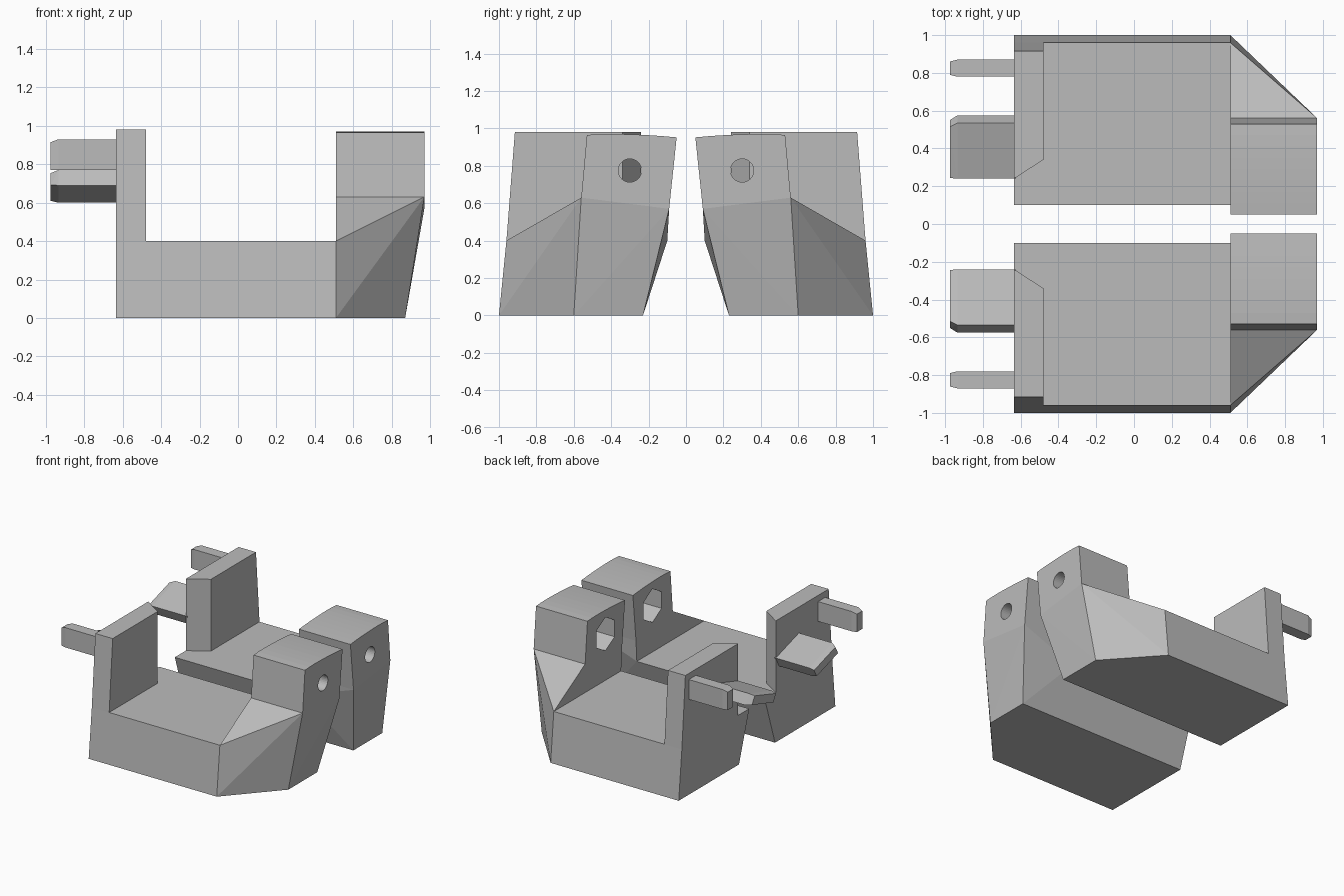
import bpy, bmesh, math
from mathutils import Matrix

cube = bpy.data.objects.get("Cube")
if cube:
    bpy.data.objects.remove(cube, do_unlink=True)

grey = bpy.data.materials.new("plain grey")
grey.use_nodes = True
grey.diffuse_color = (0.5, 0.5, 0.5, 1)
grey.node_tree.nodes["Principled BSDF"].inputs["Base Color"].default_value = (0.5, 0.5, 0.5, 1)


def finish(bm, name):
    bmesh.ops.recalc_face_normals(bm, faces=bm.faces)
    me = bpy.data.meshes.new(name)
    bm.to_mesh(me)
    bm.free()
    me.materials.append(grey)
    ob = bpy.data.objects.new(name, me)
    bpy.context.collection.objects.link(ob)
    return ob


def solid(name, points, cutters=()):
    """Convex part on the +y side, cut, then mirrored to the -y side."""
    bm = bmesh.new()
    for p in points:
        bm.verts.new(p)
    bmesh.ops.convex_hull(bm, input=bm.verts)
    bmesh.ops.dissolve_limit(bm, angle_limit=math.radians(0.5),
                             verts=bm.verts, edges=bm.edges)
    ob = finish(bm, name)
    for c in cutters:
        mod = ob.modifiers.new("cut", 'BOOLEAN')
        mod.operation = 'DIFFERENCE'
        mod.solver = 'EXACT'
        mod.object = c
    mir = ob.modifiers.new("mirror", 'MIRROR')
    mir.use_axis = (False, True, False)
    mir.use_mirror_merge = False
    return ob


def prism(profile, x0, x1):
    return [(x, y, z) for x in (x0, x1) for y, z in profile]


def cutter(name, sides, radius, x0, x1):
    bm = bmesh.new()
    place = (Matrix.Translation(((x0 + x1) / 2, 0.30, 0.775))
             @ Matrix.Rotation(math.pi / 2, 4, 'Y') @ Matrix.Rotation(math.pi / 2, 4, 'Z'))
    bmesh.ops.create_cone(bm, cap_ends=True, segments=sides, radius1=radius,
                          radius2=radius, depth=x1 - x0, matrix=place)
    ob = finish(bm, name)
    ob.hide_render = True
    ob.hide_viewport = True
    ob.display_type = 'WIRE'
    return ob


BACK, STEP, FRONT = -0.635, 0.51, 0.97

# base with sloping flanks
solid("base", prism([(0.23, 0), (0.10, 0.40), (0.96, 0.40), (1.0, 0)], BACK, STEP))

# upright wall with a slanted inner edge
solid("end_wall", [(x, y, z) for z, outer in ((0.40, 0.96), (0.98, 0.915))
                   for x, inner in ((BACK, 0.24), (-0.48, 0.34)) for y in (inner, outer)])

# faceted foot of the clamp block
seam = [(0.09, 0.57), (0.56, 0.63)]
solid("block_foot", prism(seam, STEP, FRONT)
      + [(STEP, 0.23, 0), (STEP, 0.10, 0.40), (STEP, 0.96, 0.40), (STEP, 1.0, 0),
         (0.87, 0.23, 0), (0.87, 0.60, 0)])

# clamp block with a domed top, bolt hole and nut pocket
bolt = cutter("bolt_hole_cutter", 32, 0.062, 0.4, 1.1)
nut = cutter("nut_pocket_cutter", 6, 0.135, 0.4, 0.78)
dome = []
for i in range(9):
    y = 0.05 + 0.48 * i / 8
    dome.append((y, 0.97 - 0.13 * (y - 0.42) ** 2 - 0.3 * max(0, y - 0.42) ** 2))
solid("clamp_block", prism(seam + dome, STEP, FRONT), (bolt, nut))


# pins with a tapered tip
def pin(name, section, tip):
    solid(name, prism(section, BACK + 0.01, -0.935) + [(-0.975, y, z) for y, z in tip])


pin("upright_pin", [(0.78, 0.77), (0.87, 0.77), (0.87, 0.93), (0.78, 0.93)],
    [(0.79, 0.77), (0.86, 0.77), (0.86, 0.915), (0.79, 0.915)])
pin("tilted_pin", [(0.24, 0.68), (0.535, 0.77), (0.575, 0.69), (0.28, 0.60)],
    [(0.244, 0.67), (0.515, 0.754), (0.55, 0.693), (0.276, 0.61)])
